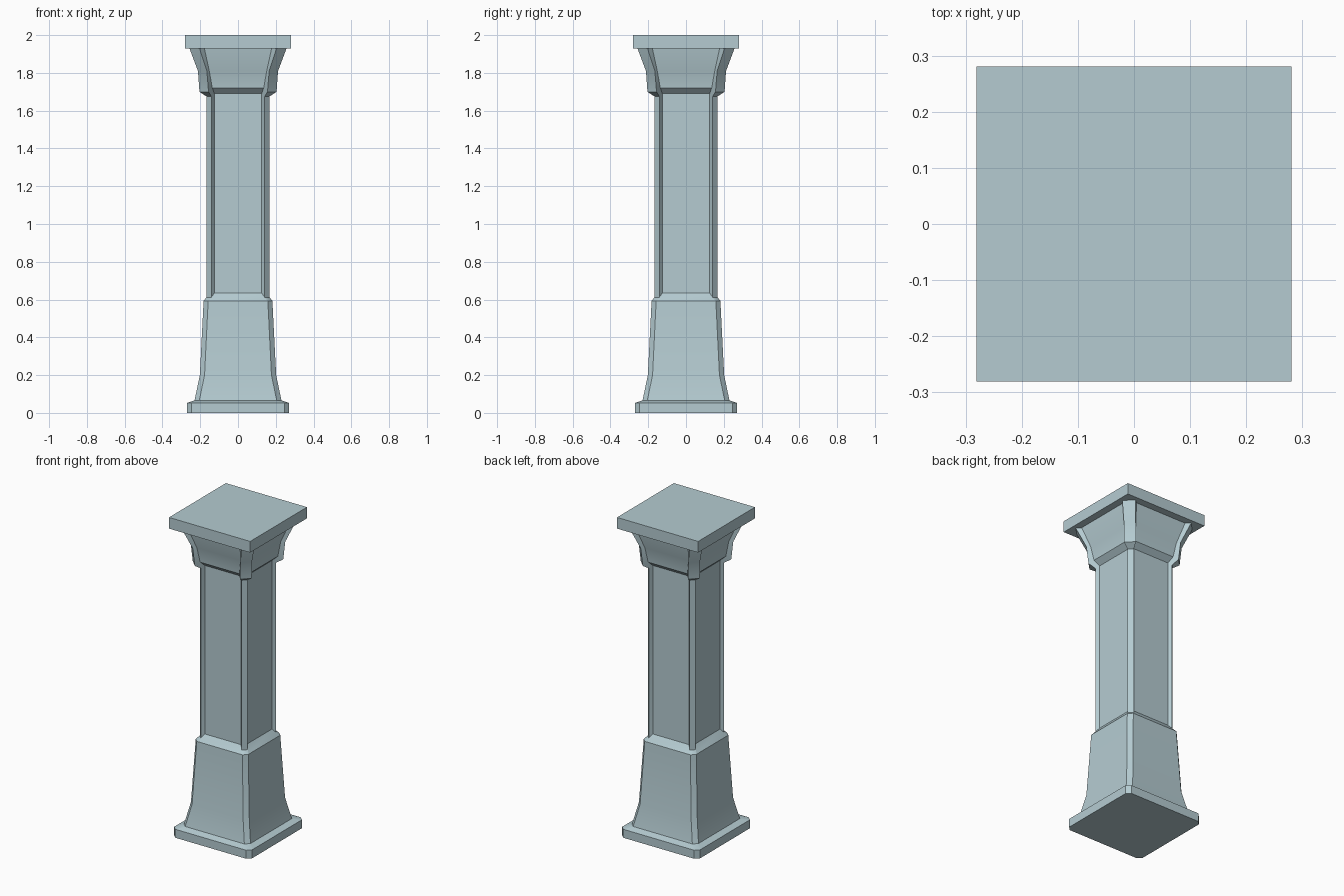
import bpy, bmesh, math

cube = bpy.data.objects.get("Cube")
if cube:
    bpy.data.objects.remove(cube)

stone = bpy.data.materials.new("pale blue grey stone")
stone.use_nodes = True
stone.diffuse_color = (0.46, 0.60, 0.64, 1)
stone.node_tree.nodes["Principled BSDF"].inputs["Base Color"].default_value = (0.46, 0.60, 0.64, 1)


def add_object(name, bm):
    bmesh.ops.recalc_face_normals(bm, faces=bm.faces)
    mesh = bpy.data.meshes.new(name)
    bm.to_mesh(mesh)
    bm.free()
    mesh.materials.append(stone)
    obj = bpy.data.objects.new(name, mesh)
    bpy.context.collection.objects.link(obj)
    bpy.ops.object.select_all(action='DESELECT')
    obj.select_set(True)
    bpy.context.view_layer.objects.active = obj
    bpy.ops.object.shade_smooth_by_angle(angle=math.radians(30))
    return obj


def section(bm, post, panel):
    """Square ring with chamfered corner posts and a panel on each side."""
    r, c, z = post
    d, p, zp = panel
    verts = []
    for i in range(4):
        co, si = (1, 0, -1, 0)[i], (0, 1, 0, -1)[i]
        for x, y, h in ((-c, -r, z), (-p, -d, zp), (p, -d, zp), (c, -r, z)):
            verts.append(bm.verts.new((x * co - y * si, x * si + y * co, h)))
    return verts


def loft(name, rows):
    bm = bmesh.new()
    rings = [section(bm, *row) for row in rows]
    for low, high in zip(rings, rings[1:]):
        for i in range(16):
            j = (i + 1) % 16
            bm.faces.new((low[i], low[j], high[j], high[i]))
    bm.faces.new(rings[0])
    bm.faces.new(rings[-1])
    return add_object(name, bm)


def flush(r, c, z):
    """Level where the panel lies in the plane of the posts."""
    return (r, c, z), (r, c - 0.005, z)


# Plinth, flared pedestal, panelled shaft and flared capital in one loft
loft("pillar_body", [
    flush(0.27, 0.246, 0),
    flush(0.27, 0.246, 0.053),
    flush(0.23, 0.205, 0.066),
    flush(0.202, 0.177, 0.20),
    flush(0.182, 0.158, 0.593),
    ((0.166, 0.141, 0.612), (0.148, 0.125, 0.635)),
    ((0.166, 0.141, 1.675), (0.148, 0.125, 1.69)),
    ((0.204, 0.156, 1.70), (0.180, 0.136, 1.72)),
    ((0.212, 0.165, 1.81), (0.190, 0.152, 1.81)),
    ((0.257, 0.204, 1.93), (0.235, 0.178, 1.93)),
    ((0.257, 0.204, 1.94), (0.235, 0.178, 1.94)),
])

# Square slab on top
bm = bmesh.new()
bmesh.ops.create_cube(bm, size=1)
for v in bm.verts:
    v.co.x *= 0.562
    v.co.y *= 0.562
    v.co.z = 1.965 + v.co.z * 0.07
add_object("top_slab", bm)
